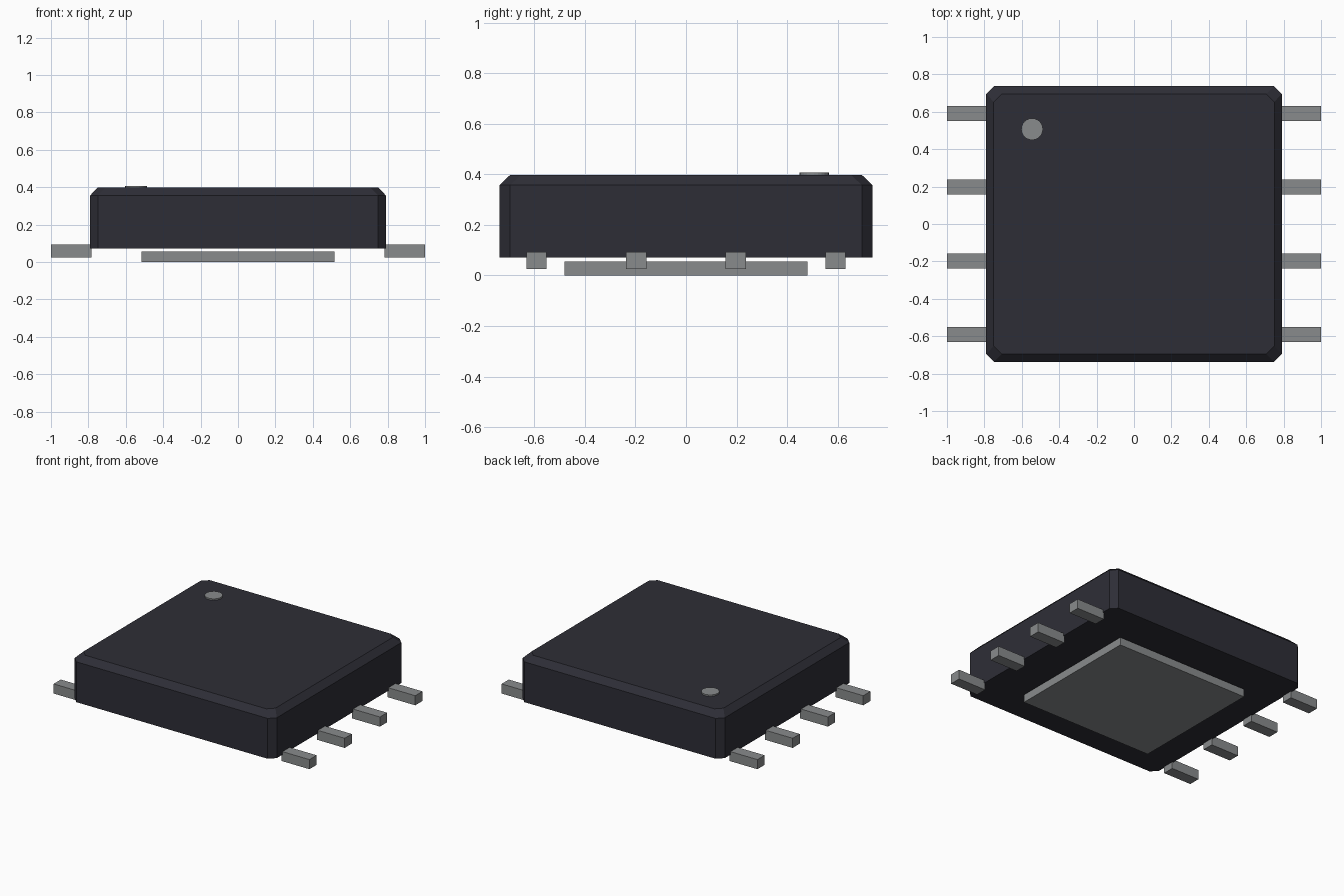
import bpy
import bmesh

cube = bpy.data.objects.get("Cube")
if cube:
    bpy.data.objects.remove(cube, do_unlink=True)


def material(name, rgb):
    mat = bpy.data.materials.new(name)
    mat.use_nodes = True
    mat.diffuse_color = (*rgb, 1)
    bsdf = next(n for n in mat.node_tree.nodes if n.type == 'BSDF_PRINCIPLED')
    bsdf.inputs["Base Color"].default_value = (*rgb, 1)
    return mat


black = material("black_plastic", (0.027, 0.027, 0.037))
metal = material("grey_metal", (0.25, 0.26, 0.265))


def finish(bm, name, mat):
    bmesh.ops.recalc_face_normals(bm, faces=bm.faces)
    mesh = bpy.data.meshes.new(name)
    bm.to_mesh(mesh)
    bm.free()
    mesh.materials.append(mat)
    obj = bpy.data.objects.new(name, mesh)
    bpy.context.collection.objects.link(obj)
    return obj


def box(name, low, high, mat):
    bm = bmesh.new()
    bmesh.ops.create_cube(bm, size=1)
    for v in bm.verts:
        v.co = [lo if c < 0 else hi for c, lo, hi in zip(v.co, low, high)]
    return finish(bm, name, mat)


def ring(bm, hx, hy, cut, z):
    """Rectangle with clipped corners, counter-clockwise."""
    points = [(hx, -hy + cut), (hx, hy - cut), (hx - cut, hy), (-hx + cut, hy),
              (-hx, hy - cut), (-hx, -hy + cut), (-hx + cut, -hy), (hx - cut, -hy)]
    return [bm.verts.new((x, y, z)) for x, y in points]


# Package body: clipped corners and a chamfered top rim
bm = bmesh.new()
rings = [ring(bm, 0.79, 0.737, 0.042, 0.072),
         ring(bm, 0.79, 0.737, 0.042, 0.357),
         ring(bm, 0.75, 0.695, 0.042, 0.398)]
for lower, upper in zip(rings, rings[1:]):
    for i in range(len(lower)):
        j = (i + 1) % len(lower)
        bm.faces.new((lower[i], lower[j], upper[j], upper[i]))
bm.faces.new(rings[0][::-1])
bm.faces.new(rings[-1])
finish(bm, "package_body", black)

# Heat pad under the body
box("heat_pad", (-0.517, -0.48, 0), (0.517, 0.48, 0.056), metal)

# Four pins on each side
for side, sign in (("left", 1), ("right", -1)):
    for i in range(4):
        y = (i - 1.5) * 0.394
        inner, outer = sorted((sign * 0.782, sign))
        box(f"{side}_pin_{i + 1}", (inner, y - 0.04, 0.025),
            (outer, y + 0.04, 0.093), metal)

# Round marker on the top
bm = bmesh.new()
bmesh.ops.create_cone(bm, cap_ends=True, segments=24, radius1=0.058,
                      radius2=0.058, depth=0.02)
bmesh.ops.translate(bm, verts=bm.verts, vec=(-0.545, 0.507, 0.398))
finish(bm, "marker_dot", metal)
